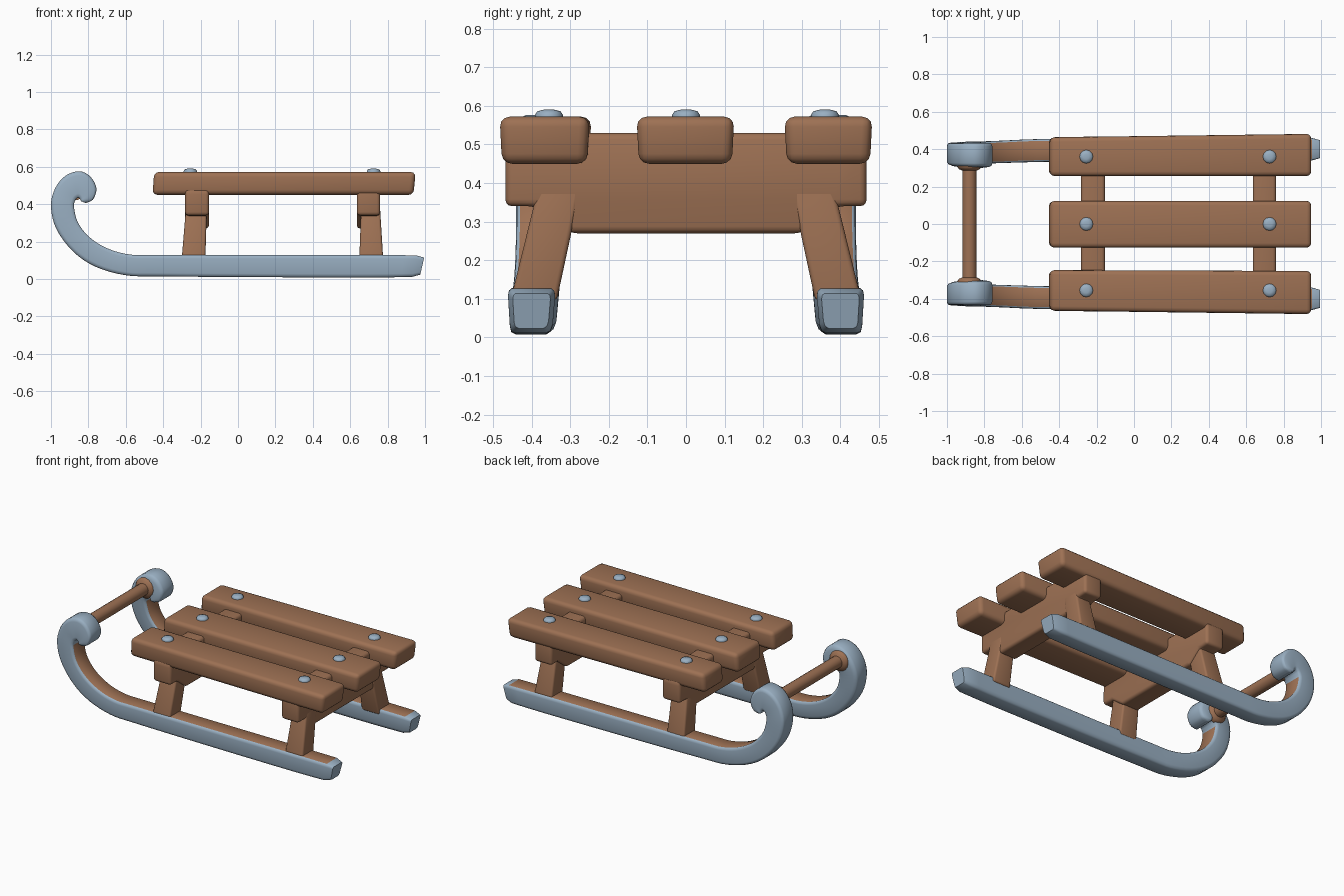
import bpy, bmesh, math
from mathutils import Vector

if "Cube" in bpy.data.objects:
    bpy.data.objects.remove(bpy.data.objects["Cube"])


def material(name, rgb):
    m = bpy.data.materials.new(name)
    m.diffuse_color = (*rgb, 1)
    m.use_nodes = True
    m.node_tree.nodes["Principled BSDF"].inputs["Base Color"].default_value = m.diffuse_color
    return m


WOOD = material("brown wood", (0.34, 0.165, 0.088))
STEEL = material("pale blue steel", (0.32, 0.43, 0.54))


def finish(name, bm, mats, angle=50):
    bmesh.ops.recalc_face_normals(bm, faces=bm.faces)
    mesh = bpy.data.meshes.new(name)
    bm.to_mesh(mesh)
    bm.free()
    for m in mats:
        mesh.materials.append(m)
    ob = bpy.data.objects.new(name, mesh)
    bpy.context.collection.objects.link(ob)
    bpy.ops.object.select_all(action='DESELECT')
    ob.select_set(True)
    bpy.context.view_layer.objects.active = ob
    bpy.ops.object.shade_smooth_by_angle(angle=math.radians(angle))
    return ob


def loft(name, lower, upper, bevel, mat):
    """Solid between two matching loops of points, with rounded edges."""
    bm = bmesh.new()
    a = [bm.verts.new(p) for p in lower]
    b = [bm.verts.new(p) for p in upper]
    n = len(a)
    bm.faces.new(a)
    bm.faces.new(b[::-1])
    for i in range(n):
        j = (i + 1) % n
        bm.faces.new((a[i], b[i], b[j], a[j]))
    bmesh.ops.recalc_face_normals(bm, faces=bm.faces)
    bmesh.ops.bevel(bm, geom=bm.edges[:], offset=bevel, segments=3,
                    profile=0.5, affect='EDGES', clamp_overlap=True)
    return finish(name, bm, [mat])


def rect(x0, x1, y0, y1, z):
    return [(x0, y0, z), (x1, y0, z), (x1, y1, z), (x0, y1, z)]


# Seat planks, the outer two flaring slightly to the rear
def plank(name, y0, y1, flare0, flare1):
    def loop(x0, x1, inset, z):
        return [(x0, y0 + inset, z), (x1, y0 - flare0 + inset, z),
                (x1, y1 + flare1 - inset, z), (x0, y1 - inset, z)]
    loft(name, loop(-0.457, 0.938, 0.006, 0.45),
         loop(-0.448, 0.95, 0.0, 0.572), 0.026, WOOD)


plank("left_plank", -0.465, -0.245, 0.018, -0.005)
plank("middle_plank", -0.128, 0.125, 0.0, 0.0)
plank("right_plank", 0.255, 0.465, 0.0, 0.018)

# Cross beams and splayed legs
half = [(0.468, 0.34), (0.468, 0.47), (0.42, 0.53)]
under = [(0.30, 0.27), (0.39, 0.34)]
outline = ([(-y, z) for y, z in half] + half[::-1] + under[::-1]
           + [(-y, z) for y, z in under])
for tag, beam, foot, top in (
        ("front", (-0.283, -0.155), (-0.302, -0.175), (-0.275, -0.165)),
        ("rear", (0.635, 0.76), (0.648, 0.777), (0.66, 0.757))):
    loft(tag + "_beam", [(beam[0], y, z) for y, z in outline],
         [(beam[1], y, z) for y, z in outline], 0.018, WOOD)
    for side, s in (("left", -1), ("right", 1)):
        loft(f"{tag}_{side}_leg", rect(*foot, s * 0.335, s * 0.455, 0.095),
             rect(*top, s * 0.265, s * 0.375, 0.42), 0.012, WOOD)

# Runner stations: outer x, z / inner x, z / middle y / half width
STATIONS = [
    (0.972, 0.012, 0.998, 0.126, 0.400, 0.061),
    (0.70, 0.008, 0.70, 0.128, 0.400, 0.061),
    (0.10, 0.010, 0.10, 0.128, 0.398, 0.061),
    (-0.42, 0.014, -0.42, 0.128, 0.394, 0.061),
    (-0.60, 0.020, -0.57, 0.130, 0.391, 0.061),
    (-0.76, 0.065, -0.69, 0.160, 0.386, 0.060),
    (-0.88, 0.145, -0.79, 0.220, 0.382, 0.060),
    (-0.97, 0.265, -0.855, 0.300, 0.378, 0.062),
    (-1.00, 0.385, -0.877, 0.385, 0.374, 0.066),
    (-0.980, 0.48, -0.870, 0.420, 0.370, 0.069),
    (-0.925, 0.55, -0.860, 0.432, 0.369, 0.070),
    (-0.850, 0.576, -0.852, 0.434, 0.368, 0.070),
    (-0.790, 0.548, -0.847, 0.430, 0.368, 0.070),
    (-0.757, 0.485, -0.844, 0.425, 0.368, 0.070),
    (-0.775, 0.425, -0.841, 0.420, 0.368, 0.070),
    (-0.815, 0.406, -0.840, 0.416, 0.368, 0.066),
]
# Cross-section: sideways, and from outer edge (0) to inner edge (1)
SECTION = [(-0.62, 0), (0.68, 0), (0.86, 0.05), (0.92, 0.16), (1, 0.84),
           (0.96, 0.95), (0.84, 1), (-0.84, 1), (-0.96, 0.95), (-1, 0.84),
           (-0.90, 0.2), (-0.80, 0.06)]


def smooth_path(rows, steps):
    """Catmull-Rom interpolation through the stations."""
    out = []
    rows = [Vector(r) for r in rows]
    for i in range(len(rows) - 1):
        p0, p1 = rows[max(i - 1, 0)], rows[i]
        p2, p3 = rows[i + 1], rows[min(i + 2, len(rows) - 1)]
        for k in range(steps):
            t = k / steps
            out.append(0.5 * (2 * p1 + (p2 - p0) * t
                              + (2 * p0 - 5 * p1 + 4 * p2 - p3) * t * t
                              + (3 * p1 - p0 - 3 * p2 + p3) * t ** 3))
    return out + [rows[-1]]


def runner(name, s):
    bm = bmesh.new()
    path = smooth_path(STATIONS, 4)
    # a smaller first ring rounds off the rear tip
    rings = [(path[0], 0.80)] + [(p, 1.0) for p in path[1:]]
    loops = []
    for (ox, oz, ix, iz, yc, w), k in rings:
        loop = []
        for u, v in SECTION:
            v = 0.5 + (v - 0.5) * k
            loop.append(bm.verts.new((ox + (ix - ox) * v, s * (yc + u * w * k),
                                      oz + (iz - oz) * v)))
        loops.append(loop)
    n = len(SECTION)
    for a, b in zip(loops, loops[1:]):
        for i in range(n):
            j = (i + 1) % n
            f = bm.faces.new((a[i], a[j], b[j], b[i]))
            c = f.calc_center_median()
            # wooden core shows on the upper, inner-facing strip
            if i == 6 and c.x < 0.93 and c.z < 0.40:
                f.material_index = 1
    bm.faces.new(loops[0])
    bm.faces.new(loops[-1][::-1])
    finish(name, bm, [STEEL, WOOD])


runner("left_runner", -1)
runner("right_runner", 1)


# Turned round parts
def lathe(name, profile, place, mat, sides=16):
    """Revolve (radius, height) points; place maps local points to the model."""
    bm = bmesh.new()
    loops = [[bm.verts.new(place(r * math.cos(2 * math.pi * i / sides),
                                 r * math.sin(2 * math.pi * i / sides), h))
              for i in range(sides)] for r, h in profile]
    for a, b in zip(loops, loops[1:]):
        for i in range(sides):
            j = (i + 1) % sides
            bm.faces.new((a[i], a[j], b[j], b[i]))
    bm.faces.new(loops[0][::-1])
    bm.faces.new(loops[-1])
    finish(name, bm, [mat])


# Pull bar between the curls, with wooden end collars
bar = [(0.066, -0.32), (0.066, -0.305), (0.055, -0.293), (0.038, -0.285)]
lathe("pull_bar", bar + [(r, -h) for r, h in bar[::-1]],
      lambda a, b, h: (-0.88 + a, h, 0.485 + b), WOOD)

# Bolt heads
for bx in (-0.255, 0.725):
    for by in (-0.355, 0.0, 0.36):
        lathe("bolt_head", [(0.036, 0.56), (0.036, 0.577), (0.03, 0.586),
                            (0.014, 0.59)],
              lambda a, b, h: (bx + a, by + b, h), STEEL, 12)
